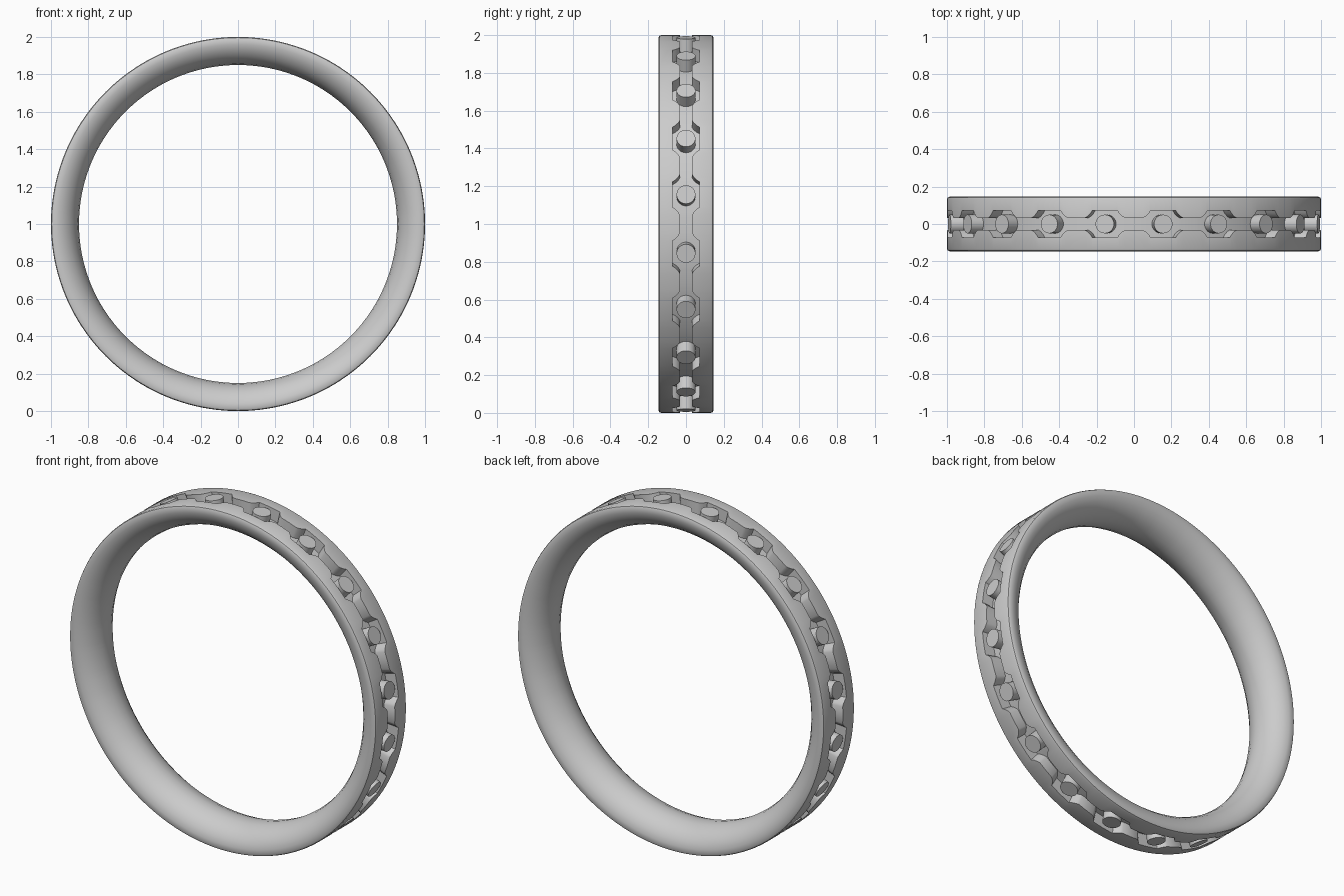
import bpy, bmesh, math
from mathutils import Matrix, Vector

if "Cube" in bpy.data.objects:
    bpy.data.objects.remove(bpy.data.objects["Cube"])

COUNT = 20                       # studs and groove pockets round the ring
STEP = 2 * math.pi / COUNT
FLOOR = 0.93                     # groove floor radius
# groove half-width against arc distance from the nearest stud
GROOVE = [(-0.157, 0.033), (-0.108, 0.033), (-0.095, 0.040), (-0.078, 0.056), (-0.068, 0.072),
          (-0.035, 0.072), (0, 0.072), (0.035, 0.072), (0.068, 0.072), (0.078, 0.056),
          (0.095, 0.040), (0.108, 0.033)]
# half cross-section (radius, y): outer rim, rounded edge, comfort-curved inside
SIDE = [(1.0, 0.132), (0.996, 0.141), (0.985, 0.146), (0.96, 0.145), (0.93, 0.134),
        (0.90, 0.113), (0.875, 0.082), (0.857, 0.042)]


def make_object(name, bm):
    bmesh.ops.recalc_face_normals(bm, faces=bm.faces[:])
    mesh = bpy.data.meshes.new(name)
    bm.to_mesh(mesh)
    bm.free()
    ob = bpy.data.objects.new(name, mesh)
    bpy.context.collection.objects.link(ob)
    bpy.ops.object.select_all(action='DESELECT')
    ob.select_set(True)
    bpy.context.view_layer.objects.active = ob
    bpy.ops.object.shade_smooth_by_angle(angle=math.radians(32))
    return ob


# ring band: closed cross-section swept round y, groove width varying with angle
bm = bmesh.new()
loops = []
for i in range(COUNT):
    for s, w in GROOVE:
        a = (i + 0.5) * STEP + s
        half = [(FLOOR, w), (1.0, w)] + SIDE
        section = half + [(0.85, 0)] + [(r, -y) for r, y in reversed(half)]
        loops.append([bm.verts.new((r * math.cos(a), y, 1 + r * math.sin(a)))
                      for r, y in section])
for k, loop in enumerate(loops):
    nxt = loops[(k + 1) % len(loops)]
    for j in range(len(loop)):
        m = (j + 1) % len(loop)
        bm.faces.new((loop[j], loop[m], nxt[m], nxt[j]))
make_object("ring_band", bm)

# round studs standing in the groove pockets
bm = bmesh.new()
for i in range(COUNT):
    a = (i + 0.5) * STEP
    d = Vector((math.cos(a), 0, math.sin(a)))
    place = Matrix.Translation(Vector((0, 0, 1)) + d * 0.959) @ d.to_track_quat('Z', 'Y').to_matrix().to_4x4()
    bmesh.ops.create_cone(bm, cap_ends=True, segments=28, radius1=0.05, radius2=0.05,
                          depth=0.08, matrix=place)
make_object("studs", bm)
